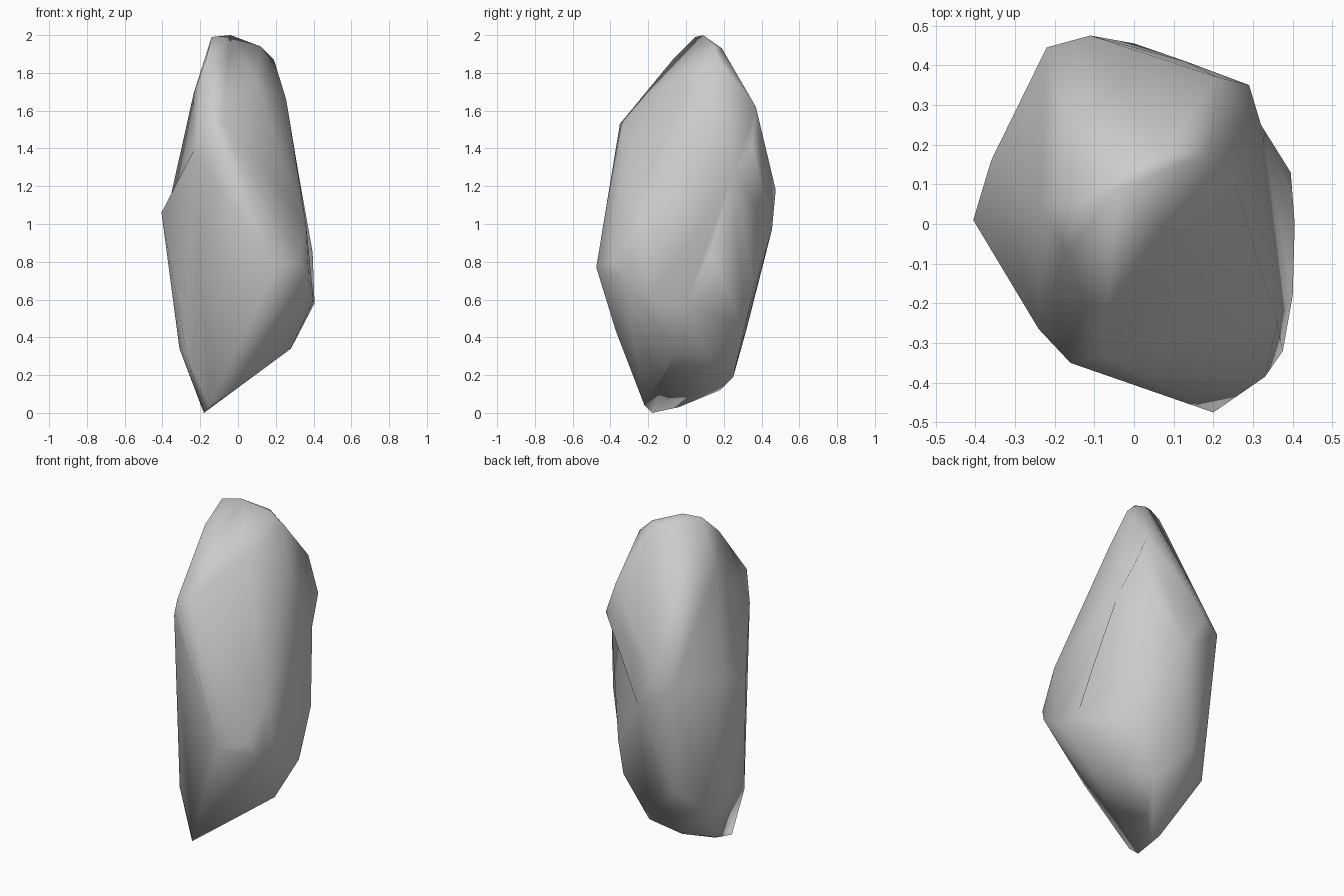
import bpy, bmesh

# corner points of the boulder, grouped by height
CORNERS = [
    # base tip and rising underside
    (-.18, -.18, 0), (-.15, -.22, .04), (-.16, -.04, .03), (-.2, -.02, .05),
    (-.1, .18, .12), (.07, .25, .19),
    (.28, -.05, .34), (-.29, .23, .32), (-.27, -.17, .3), (-.31, .05, .34),
    (.04, -.37, .43), (.2, .31, .45), (-.15, .32, .44),
    # belly
    (.2, -.475, .77), (.33, -.385, .8), (.375, -.32, .7), (.4, -.18, .6), (.405, 0, .58),
    (.395, .13, .85), (.2, .36, .67), (0, .455, .97), (-.11, .475, 1.18), (-.22, .445, 1.12),
    (-.29, .34, 1.1), (-.405, .11, 1.1), (-.405, .01, 1.06), (-.36, -.08, 1.06),
    # shoulders
    (.36, -.25, 1.0), (.29, .35, 1.42), (.13, .41, 1.35),
    (-.16, -.35, 1.53), (-.08, -.33, 1.54), (.21, .37, 1.62), (.255, .1, 1.66),
    # crown
    (.1, -.05, 1.75), (-.17, -.07, 1.87), (-.14, .05, 1.99), (-.04, .09, 2.0),
    (.12, .15, 1.94), (.19, .17, 1.87), (.08, .19, 1.93),
]
# shallow hollows: these join the skin slightly outside, then sink in
HOLLOWS = [
    (-.24, -.265, 1.38), (-.235, .05, 1.69), (-.285, .12, 1.4),
    (.32, .25, 1.27), (-.36, .16, 1.13), (.17, .13, .28),
]
SWELL = 1.22

# boulder: wrap the corners in a convex skin
bm = bmesh.new()
for c in CORNERS:
    bm.verts.new(c)
sunk = [(bm.verts.new((x * SWELL, y * SWELL, z)), (x, y, z)) for x, y, z in HOLLOWS]
bmesh.ops.convex_hull(bm, input=bm.verts)
for v, target in sunk:
    v.co = target
loose = [v for v in bm.verts if not v.link_faces]
bmesh.ops.delete(bm, geom=loose, context='VERTS')
bmesh.ops.recalc_face_normals(bm, faces=bm.faces)
for f in bm.faces:
    f.smooth = True
mesh = bpy.data.meshes.new("boulder")
bm.to_mesh(mesh)
bm.free()
boulder = bpy.data.objects.new("boulder", mesh)
bpy.context.collection.objects.link(boulder)
